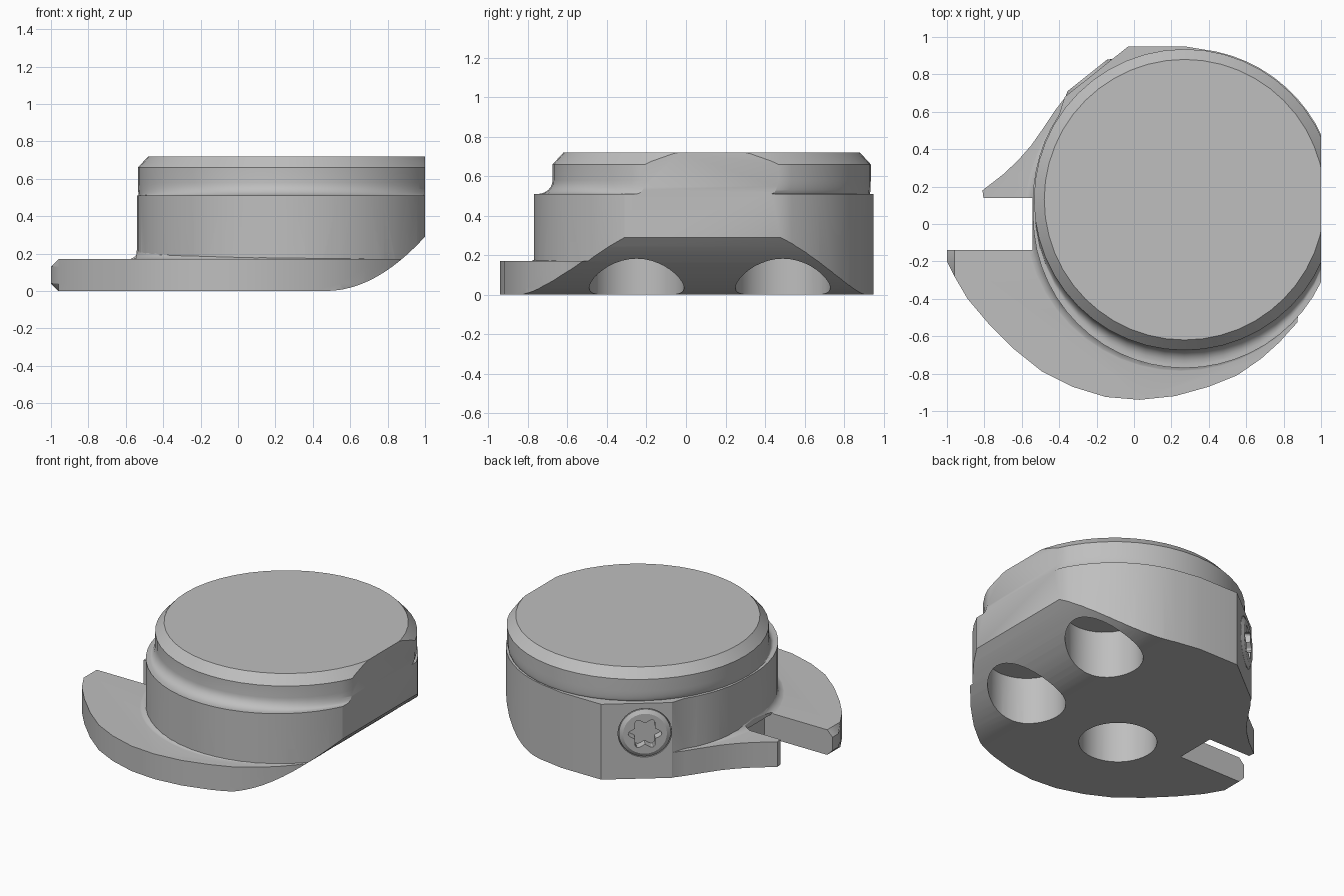
import bpy, bmesh
from math import sin, cos, pi, radians
from mathutils import Vector, Matrix

cube = bpy.data.objects.get("Cube")
if cube:
    bpy.data.objects.remove(cube)

steel = bpy.data.materials.new("brushed_grey")
steel.use_nodes = True
GREY = (0.52, 0.52, 0.52, 1)
steel.diffuse_color = GREY
steel.node_tree.nodes["Principled BSDF"].inputs["Base Color"].default_value = GREY


def loft(name, rings, matrix=None):
    """Closed solid through rings that all have the same point count."""
    bm = bmesh.new()
    loops = [[bm.verts.new(p) for p in ring] for ring in rings]
    n = len(loops[0])
    for low, high in zip(loops, loops[1:]):
        for i in range(n):
            j = (i + 1) % n
            bm.faces.new((low[i], low[j], high[j], high[i]))
    bm.faces.new(loops[0][::-1])
    bm.faces.new(loops[-1])
    if matrix:
        bm.transform(matrix)
    bmesh.ops.recalc_face_normals(bm, faces=bm.faces)
    mesh = bpy.data.meshes.new(name)
    bm.to_mesh(mesh)
    bm.free()
    mesh.materials.append(steel)
    obj = bpy.data.objects.new(name, mesh)
    bpy.context.collection.objects.link(obj)
    return obj


def arc(cx, cy, rx, ry, start, end, steps):
    angles = [radians(start + (end - start) * i / steps) for i in range(steps + 1)]
    return [(cx + rx * cos(a), cy + ry * sin(a)) for a in angles]


def ellipse(cx, cy, rx, ry, z, steps=48):
    return [(x, y, z) for x, y in arc(cx, cy, rx, ry, 0, 360, steps)[:-1]]


def prism(name, outline, z0, z1, matrix=None):
    return loft(name, [[(x, y, z) for x, y in outline] for z in (z0, z1)], matrix)


def box(name, x0, x1, y0, y1, z0, z1):
    return prism(name, [(x0, y0), (x1, y0), (x1, y1), (x0, y1)], z0, z1)


def combine(target, other, operation):
    """Apply a boolean and discard the second solid."""
    mod = target.modifiers.new("boolean", 'BOOLEAN')
    mod.operation, mod.solver, mod.object = operation, 'EXACT', other
    bpy.context.view_layer.update()
    graph = bpy.context.evaluated_depsgraph_get()
    mesh = bpy.data.meshes.new_from_object(target.evaluated_get(graph))
    target.modifiers.clear()
    target.data = mesh
    bpy.data.objects.remove(other)


# Main drum, flattened at the back and on the screw facet
CX, CY, R = 0.27, 0.13, 0.81
outline = (arc(CX, CY, R, R, 0, 84, 14)
           + [(0.27, 0.95), (-0.03, 0.95), (-0.37, 0.68)]
           + arc(CX, CY, R, R, 146, 180, 6)
           + arc(CX, 0.04, R, R, 180, 360, 28))
body = prism("housing", outline, 0, 0.51)

# Upper rim: concave fillet, straight band, chamfered lid
rings = [ellipse(CX, 0.09, 0.8, 0.84, 0.45)]
for i in range(7):
    a = i / 6 * pi / 2
    m = sin(a)
    rings.append(ellipse(CX, 0.09 + 0.04 * m, 0.8 + 0.005 * m,
                         0.84 - 0.035 * m, 0.51 + 0.07 * (1 - cos(a))))
rings += [ellipse(CX, CY, 0.805, 0.805, 0.66), ellipse(CX, CY, 0.75, 0.75, 0.72)]
combine(body, loft("rim", rings), 'UNION')

# Wide foot flange with a chamfered tip and a concave tail
foot = [(-1, -0.05), (-1, -0.2), (-0.96, -0.28), (-0.89, -0.4), (-0.78, -0.53),
        (-0.64, -0.67), (-0.49, -0.79), (-0.33, -0.87), (-0.15, -0.925), (0.03, -0.94),
        (0.22, -0.92), (0.4, -0.87), (0.55, -0.81), (0.68, -0.72), (0.78, -0.63),
        (0.86, -0.54), (0.93, -0.44), (1, -0.34), (1.04, -0.2), (1, 0.3), (0.6, 0.7),
        (0.2, 0.92), (-0.02, 0.93), (-0.37, 0.675), (-0.42, 0.61), (-0.48, 0.52),
        (-0.55, 0.42), (-0.62, 0.34), (-0.7, 0.265), (-0.81, 0.18), (-0.8, 0.1)]
levels = [(0, -0.96), (0.04, -1), (0.13, -1), (0.17, -0.96)]
flange = loft("flange", [[(max(x, lim), y, z) for x, y in foot] for z, lim in levels])
combine(body, flange, 'UNION')

# Fillet between drum and flange
rings = [ellipse(0.25, 0.05, 0.84, 0.84, 0.1)]
for i in range(6):
    a = i / 5 * pi / 2
    r = 0.85 - 0.06 * sin(a)
    rings.append(ellipse(0.25, 0.05, r, r, 0.168 + 0.055 * (1 - cos(a))))
combine(body, loft("foot_fillet", rings), 'UNION')

# Flat side and curved underside, cut by one profile swept along y
START, RISE = 0.47, 0.29
profile = [(START + (1 - START) * i / 12, RISE * (i / 12) ** 2) for i in range(13)]
profile += [(1, 1), (1.5, 1), (1.5, -0.2), (START - 0.02, -0.2), (START - 0.02, -0.001)]
side_cut = loft("side_cutter", [[(x, y, z) for x, z in profile] for y in (-1.5, 1.5)])
combine(body, side_cut, 'DIFFERENCE')

# Slot in the flange, running a little way under the drum
combine(body, box("slot_cutter", -1.3, -0.49, -0.14, 0.14, -0.1, 0.165), 'DIFFERENCE')
combine(body, box("slot_top_cutter", -1.3, -0.543, -0.14, 0.14, -0.1, 0.3), 'DIFFERENCE')

# Three blind holes in the underside
for x, y in [(0.65, -0.25), (0.65, 0.49), (-0.08, -0.25)]:
    hole = loft("hole_cutter", [ellipse(x, y, 0.24, 0.24, z, 40) for z in (-0.1, 0.32)])
    combine(body, hole, 'DIFFERENCE')

# Screw with a six-lobed socket, seated in the angled facet
facing = Vector((-0.62, 0.78, 0))
seat = Matrix.Translation((-0.24, 0.783, 0.31)) @ facing.to_track_quat('Z', 'Y').to_matrix().to_4x4()


def disc(r, z):
    return ellipse(0, 0, r, r, z, 40)


combine(body, loft("screw_seat_cutter", [disc(0.165, -0.07), disc(0.165, 0.1)], seat), 'DIFFERENCE')
screw = loft("screw", [disc(0.16, -0.08), disc(0.16, 0), disc(0.135, 0.015)], seat)
star = []
for i in range(48):
    a = 2 * pi * i / 48
    r = 0.088 + 0.016 * cos(6 * a)
    star.append((r * cos(a), r * sin(a)))
combine(screw, prism("socket_cutter", star, -0.045, 0.1, seat), 'DIFFERENCE')

# Smooth curved walls, crisp edges
for obj in (body, screw):
    bpy.ops.object.select_all(action='DESELECT')
    obj.select_set(True)
    bpy.context.view_layer.objects.active = obj
    bpy.ops.object.shade_smooth_by_angle(angle=radians(28))
